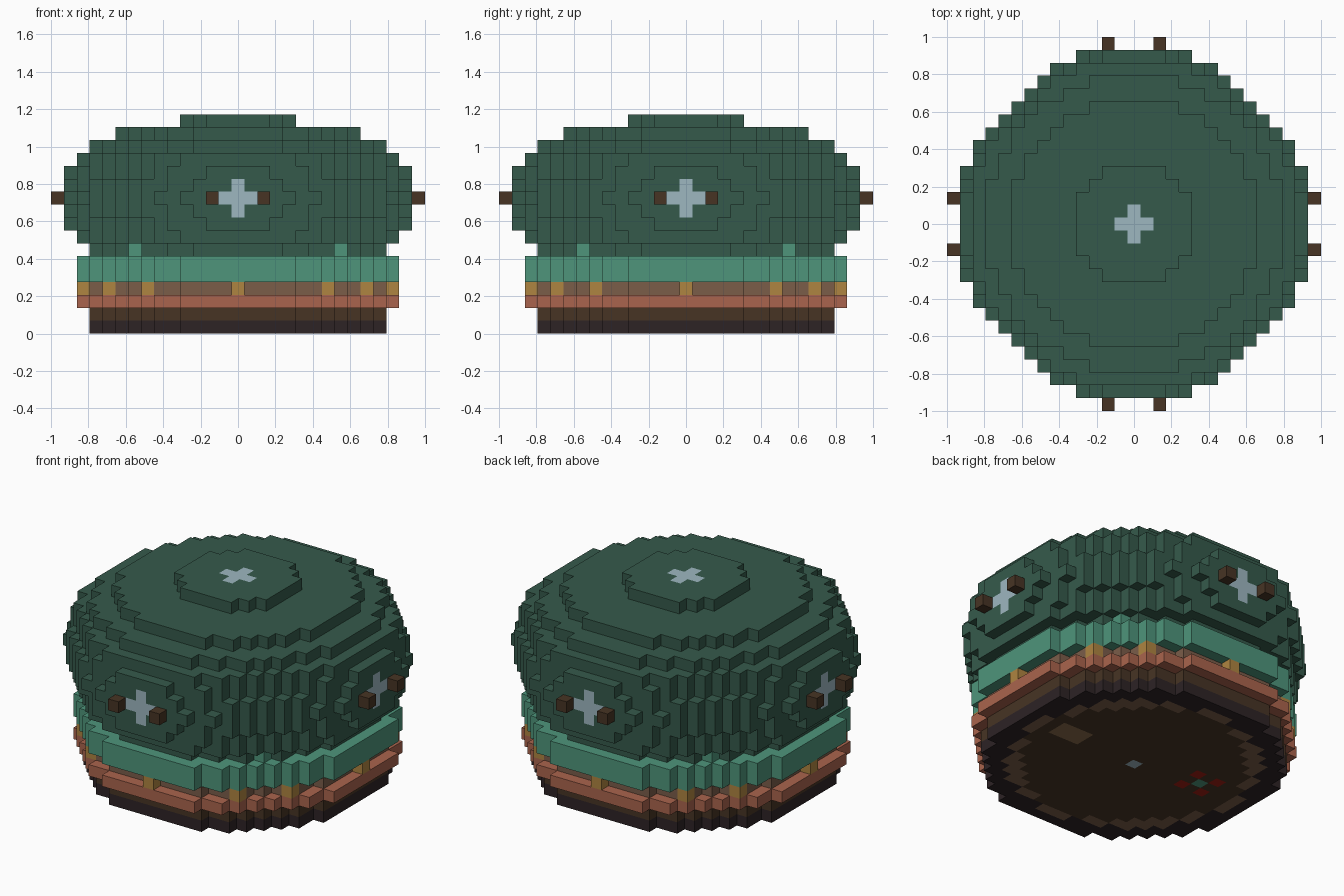
import bpy
import bmesh
from mathutils import Vector

cube = bpy.data.objects.get("Cube")
if cube:
    bpy.data.objects.remove(cube, do_unlink=True)

UNIT = 2 / 29  # edge of one block


def srgb(code):
    values = [int(code[k:k + 2], 16) / 255 for k in (0, 2, 4)]
    return [c / 12.92 if c < 0.04 else ((c + 0.055) / 1.055) ** 2.4 for c in values] + [1]


def material(name, code):
    mat = bpy.data.materials.new(name)
    mat.use_nodes = True
    colour = srgb(code)
    mat.diffuse_color = colour
    mat.node_tree.nodes["Principled BSDF"].inputs["Base Color"].default_value = colour
    return mat


dark_green = material("dark green", "355A4B")
mint = material("mint green", "4E957B")
coral = material("coral", "AA644D")
mid_brown = material("mid brown", "7B5D49")
gold = material("gold", "AF8541")
brown = material("brown", "473424")
near_black = material("near black", "2D2325")
pale_blue = material("pale grey blue", "9DB7C0")
red = material("red", "A01C12")
tan = material("tan", "8A6A4B")


def disc(layer, square_radius, diagonal):
    """Blocks of one round layer with slightly flattened diagonals."""
    span = range(-14, 15)
    return {(i, j, layer) for i in span for j in span
            if i * i + j * j <= square_radius and abs(i) + abs(j) <= diagonal}


def quarter_turns(cells):
    """Repeat blocks on all four sides."""
    result = set()
    for i, j, k in cells:
        for _ in range(4):
            result.add((i, j, k))
            i, j = -j, i
    return result


parts = []   # (name, material, blocks); later parts replace earlier blocks


def part(name, mat, cells):
    for _, _, other in parts:
        other -= cells
    parts.append((name, mat, set(cells)))


# Stepped base and its underside
part("base_rim", near_black, disc(0, 138, 16))
part("underside_ring", mid_brown, disc(0, 101, 14))
part("underside_floor", brown, disc(0, 85, 12))
part("underside_flower", red, {(-6 + a, 1 + b, 0) for a in (-1, 1) for b in (-1, 1)})
part("underside_flower_centre", mint, {(-6, 1, 0)})
part("underside_dot", pale_blue, {(0, 0, 0)})
part("underside_step", tan, {(i, j, 0) for i in (6, 7, 8) for j in (0, 1)})
part("base", brown, disc(1, 138, 16))

# Coloured bands and studs
part("lower_trim", coral, disc(2, 161, 17))
part("recessed_band", mid_brown, disc(3, 138, 16))
part("band_studs", gold, quarter_turns({(12, 0, 3), (10, 7, 3), (7, 10, 3)}))
part("collar", mint, disc(4, 161, 17) | disc(5, 161, 17))

# Dome: squared radius and diagonal limit by distance from its widest layer
SIZES = [(187, 18), (179, 18), (175, 17), (161, 17), (132, 16), (92, 13), (20, 6)]
dome = set()
for layer in range(6, 17):
    dome |= disc(layer, *SIZES[abs(layer - 10)])
part("dome", dark_green, dome)
part("collar_points", mint, quarter_turns({(8, 8, 6)}))

# Crosses on the four sides and the crown, with pegs beside the side crosses
PLUS = [(0, 0), (1, 0), (-1, 0), (0, 1), (0, -1)]
part("side_crosses", pale_blue, quarter_turns({(13, a, 10 + b) for a, b in PLUS}))
part("crown_cross", pale_blue, {(a, b, 16) for a, b in PLUS})
part("side_pegs", brown, quarter_turns({(14, 2, 10), (14, -2, 10)}))

filled = set().union(*(cells for _, _, cells in parts))


def build(name, mat, cells):
    """Make the outer faces of a part and merge the flat ones."""
    bm = bmesh.new()
    for cell in sorted(cells):
        centre = Vector((cell[0], cell[1], cell[2] + 0.5))
        for axis in range(3):
            for sign in (-1, 1):
                step = [0, 0, 0]
                step[axis] = sign
                if tuple(c + s for c, s in zip(cell, step)) in filled:
                    continue
                u, v = Vector((0, 0, 0)), Vector((0, 0, 0))
                u[(axis + 1) % 3] = 0.5
                v[(axis + 2) % 3] = 0.5 * sign
                middle = centre + Vector(step) / 2
                corners = (middle - u - v, middle + u - v, middle + u + v, middle - u + v)
                bm.faces.new([bm.verts.new(p * UNIT) for p in corners])
    bmesh.ops.remove_doubles(bm, verts=bm.verts, dist=UNIT / 100)
    bmesh.ops.dissolve_limit(bm, angle_limit=0.01, verts=bm.verts, edges=bm.edges)
    mesh = bpy.data.meshes.new(name)
    bm.to_mesh(mesh)
    bm.free()
    mesh.materials.append(mat)
    bpy.context.scene.collection.objects.link(bpy.data.objects.new(name, mesh))


for name, mat, cells in parts:
    build(name, mat, cells)
